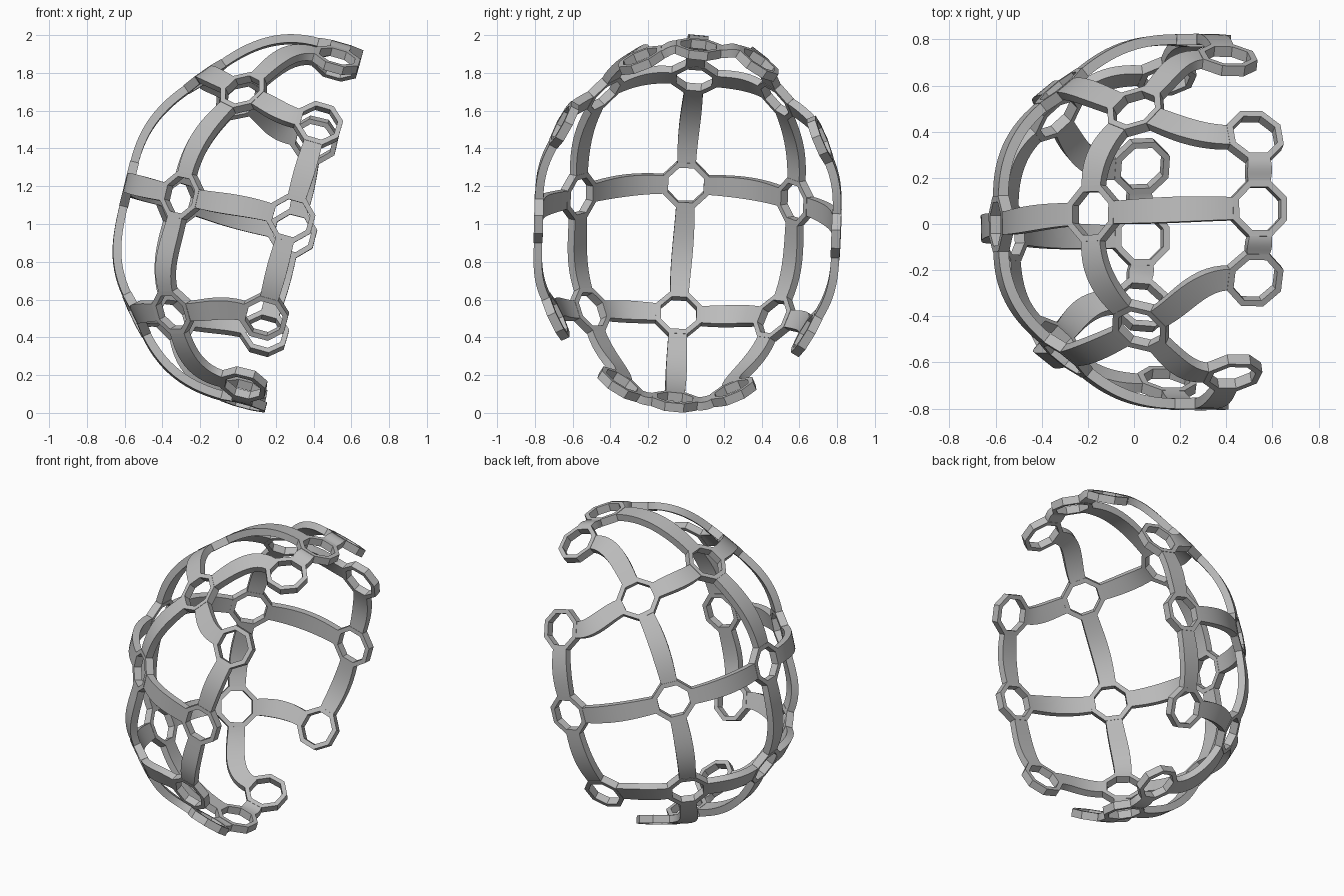
import bpy, bmesh, math
from mathutils import Vector

cube = bpy.data.objects.get("Cube")
if cube:
    bpy.data.objects.remove(cube, do_unlink=True)

mat = bpy.data.materials.new("plain_grey")
mat.use_nodes = True
GREY = (0.5, 0.5, 0.5, 1)
mat.diffuse_color = GREY
mat.node_tree.nodes["Principled BSDF"].inputs["Base Color"].default_value = GREY

# Ring centres, one row per line from top to bottom, columns from -y to +y
ROWS = [
    [None, (.52, -.235, 1.867), (.54, .065, 1.925), (.52, .375, 1.85), None],
    [(.425, -.645, 1.525), (.03, -.44, 1.695), (-.175, .045, 1.78), (.008, .487, 1.665), (.405, .71, 1.445)],
    [(.28, -.78, 1.03), (-.295, -.57, 1.15), (-.577, 0, 1.21), (-.315, .58, 1.12), (.29, .795, .95)],
    [(.14, -.69, .51), (-.34, -.51, .54), (-.537, -.04, .52), (-.34, .47, .5), (.14, .64, .42)],
    [None, (.03, -.35, .152), (.03, -.06, .06), (.03, .25, .11), None],
]
NODES = {(r, c): Vector(p) for r, row in enumerate(ROWS) for c, p in enumerate(row) if p}
APOTHEM, HOLE, DEPTH = .121, .094, .048

# Tilted ellipsoid that the cage follows
CENTRE = Vector((.28, 0, 1))
LONG = Vector((.25, 0, .97)).normalized()
SIDE = Vector((0, 1, 0))
BACK = SIDE.cross(LONG) * -1


def dome_normal(p):
    d = p - CENTRE
    return sum((axis * d.dot(axis) / s ** 2 for axis, s in
                ((LONG, .98), (SIDE, .79), (BACK, .9))), Vector()).normalized()


def node_frame(key):
    """Outward normal and the two in-plane axes of a ring."""
    r, c = key
    p = NODES[key]
    n = dome_normal(p)
    dr, dc = (1, 0) if c in (0, 4) else (0, 1)
    a = NODES.get((r - dr, c - dc), p)
    b = NODES.get((r + dr, c + dc), p)
    e = b - a
    e = (e - n * e.dot(n)).normalized()
    return n, e, n.cross(e)


FRAMES = {k: node_frame(k) for k in NODES}


def add_object(name, bm):
    bmesh.ops.recalc_face_normals(bm, faces=bm.faces)
    mesh = bpy.data.meshes.new(name)
    bm.to_mesh(mesh)
    bm.free()
    mesh.materials.append(mat)
    ob = bpy.data.objects.new(name, mesh)
    bpy.context.collection.objects.link(ob)
    return ob


def add_loops(bm, loops, closed):
    """Skin a list of matching cross-section loops."""
    vs = [[bm.verts.new(p) for p in loop] for loop in loops]
    m = len(vs[0])
    for i in range(len(vs) if closed else len(vs) - 1):
        a, b = vs[i], vs[(i + 1) % len(vs)]
        for j in range(m):
            k = (j + 1) % m
            bm.faces.new((a[j], a[k], b[k], b[j]))
    if not closed:
        bm.faces.new(vs[0])
        bm.faces.new(vs[-1])


# Octagonal holder rings
for key, p in NODES.items():
    n, e, f = FRAMES[key]
    loops = []
    for i in range(8):
        ang = math.pi / 8 + i * math.pi / 4
        d = (e * math.cos(ang) + f * math.sin(ang)) / math.cos(math.pi / 8)
        loops.append([p + d * rad + n * h * DEPTH / 2 for rad, h in
                      ((APOTHEM, -1), (APOTHEM, 1), (HOLE, 1), (HOLE, -1))])
    bm = bmesh.new()
    add_loops(bm, loops, True)
    add_object("ring_%d_%d" % key, bm)


def exit_direction(key, target):
    """Flat of the octagon that faces the target."""
    n, e, f = FRAMES[key]
    d = target - NODES[key]
    return max((e, -e, f, -f), key=lambda v: v.dot(d))


# Curved straps between neighbouring rings
def add_strap(ka, kb, steps=14):
    a, b = NODES[ka], NODES[kb]
    da, db = exit_direction(ka, b), exit_direction(kb, a)
    p0, p3 = a + da * (APOTHEM - .008), b + db * (APOTHEM - .008)
    reach = (p3 - p0).length * .38
    p1, p2 = p0 + da * reach, p3 + db * reach
    na, nb = FRAMES[ka][0], FRAMES[kb][0]
    loops = []
    for i in range(steps + 1):
        t = i / steps
        s = 1 - t
        p = p0 * s ** 3 + p1 * 3 * s * s * t + p2 * 3 * s * t * t + p3 * t ** 3
        tan = ((p1 - p0) * s * s + (p2 - p1) * 2 * s * t + (p3 - p2) * t * t).normalized()
        n = na * s + nb * t
        n = (n - tan * n.dot(tan)).normalized()
        w = tan.cross(n) * (.049 + .006 * math.sin(math.pi * t))
        h = n * (DEPTH / 2 - .002)
        loops.append([p - w - h, p + w - h, p + w + h, p - w + h])
    bm = bmesh.new()
    add_loops(bm, loops, False)
    return add_object("strap_%d_%d_to_%d_%d" % (ka + kb), bm)


straps = []
for r, c in NODES:
    for nxt in ((r + 1, c), (r, c + 1)):
        if nxt in NODES:
            straps.append(add_strap((r, c), nxt))

bpy.ops.object.select_all(action='DESELECT')
for ob in straps:
    ob.select_set(True)
bpy.context.view_layer.objects.active = straps[0]
bpy.ops.object.shade_smooth_by_angle(angle=math.radians(35))
